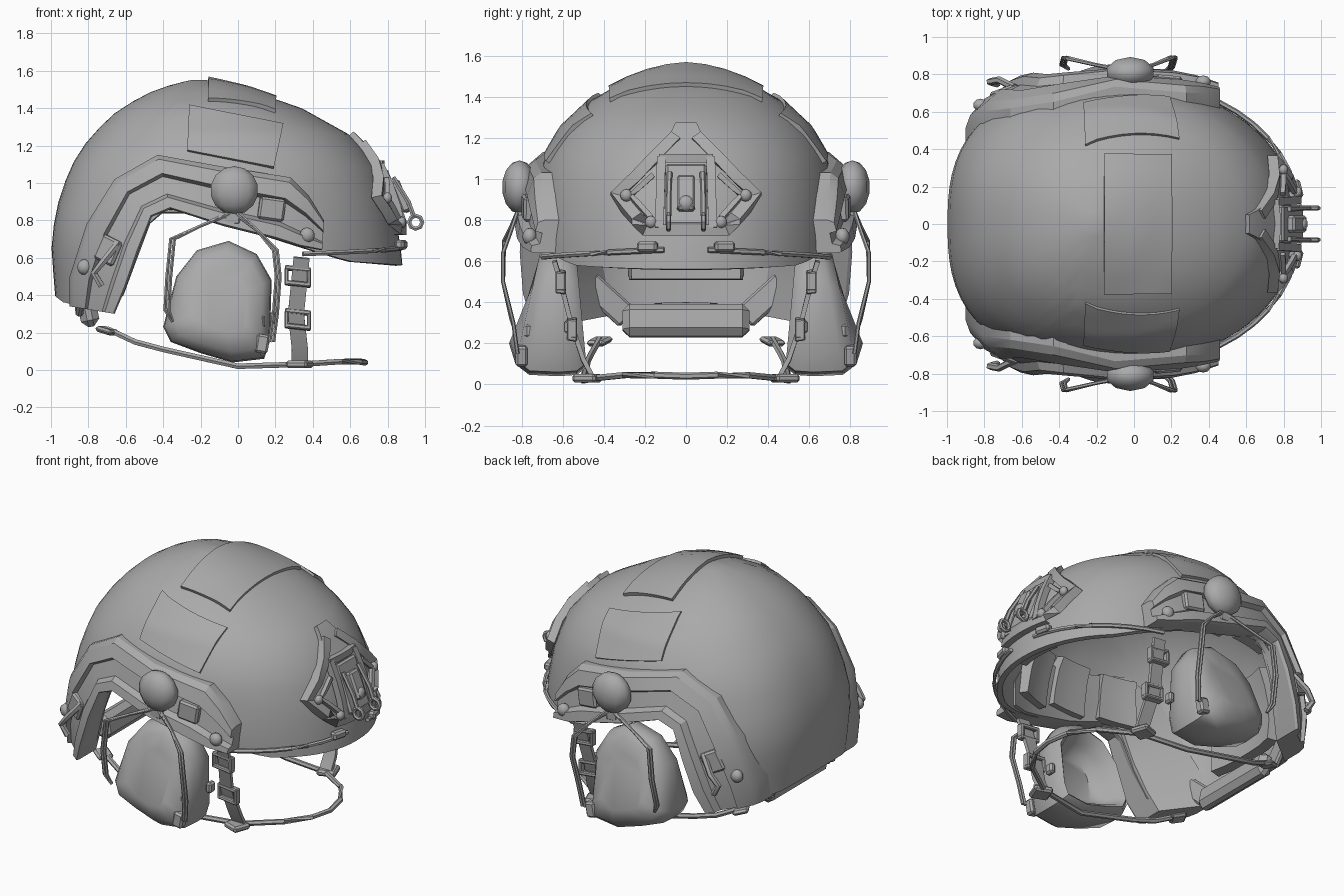
import bpy, bmesh
from math import sin, cos, pi, radians
from mathutils import Vector, Matrix, Euler

if bpy.data.objects.get("Cube"):
    bpy.data.objects.remove(bpy.data.objects["Cube"])

GREY = bpy.data.materials.new("matte_grey")
GREY.use_nodes = True
GREY.diffuse_color = (0.4, 0.4, 0.4, 1)
GREY.node_tree.nodes["Principled BSDF"].inputs["Base Color"].default_value = (0.4, 0.4, 0.4, 1)


def finish(name, bm, mirror=False, thick=0, offset=0, angle=35):
    bmesh.ops.recalc_face_normals(bm, faces=bm.faces)
    me = bpy.data.meshes.new(name)
    bm.to_mesh(me)
    bm.free()
    me.polygons.foreach_set("use_smooth", [True] * len(me.polygons))
    me.set_sharp_from_angle(angle=radians(angle))
    me.materials.append(GREY)
    ob = bpy.data.objects.new(name, me)
    bpy.context.scene.collection.objects.link(ob)
    if thick:
        m = ob.modifiers.new("thickness", 'SOLIDIFY')
        m.thickness, m.offset = thick, offset
        ob.modifiers.new("crisp_rim", 'EDGE_SPLIT').split_angle = radians(50)
    if mirror:
        m = ob.modifiers.new("mirror", 'MIRROR')
        m.use_axis = (False, True, False)
    return ob


def loft(name, rows, closed=True, caps=(0, -1), loop=False, **kw):
    """Skin a list of equally long point rows."""
    bm = bmesh.new()
    vs = [[bm.verts.new(p) for p in row] for row in rows]
    n = len(rows[0])
    for a, b in list(zip(vs, vs[1:])) + ([(vs[-1], vs[0])] if loop else []):
        for i in range(n if closed else n - 1):
            j = (i + 1) % n
            bm.faces.new((a[i], a[j], b[j], b[i]))
    for c in caps:
        bm.faces.new(vs[c])
    return finish(name, bm, **kw)


def sheet(name, rows, **kw):
    return loft(name, rows, closed=False, caps=(), **kw)


def tube(name, pts, r, sides=6, loop=False, flat=1, **kw):
    """Sweep a ring along a path; flat stretches it sideways into a strap."""
    pts = [Vector(p) for p in pts]
    rows, n = [], len(pts)
    for i, p in enumerate(pts):
        a = pts[(i - 1) % n] if loop or i else p
        b = pts[(i + 1) % n] if loop or i < n - 1 else p
        t = (b - a).normalized()
        up = Vector((0, 1, 0)) if abs(t.y) < 0.8 else Vector((0, 0, 1))
        u = t.cross(up).normalized()
        v = t.cross(u)
        rows.append([p + u * r * flat * cos(2 * pi * (k + .5) / sides)
                     + v * r * sin(2 * pi * (k + .5) / sides) for k in range(sides)])
    return loft(name, rows, loop=loop, caps=() if loop else (0, -1), **kw)


def box(name, loc, size, rot=(0, 0, 0), bevel=0.012, **kw):
    bm = bmesh.new()
    mat = Matrix.Translation(loc) @ Euler([radians(a) for a in rot]).to_matrix().to_4x4()
    bmesh.ops.create_cube(bm, size=1, matrix=mat @ Matrix.Diagonal((*size, 1)))
    bmesh.ops.bevel(bm, geom=bm.edges[:], offset=bevel, segments=1, affect='EDGES')
    return finish(name, bm, **kw)


def ball(name, loc, size, **kw):
    bm = bmesh.new()
    bmesh.ops.create_uvsphere(bm, u_segments=10, v_segments=7, radius=1,
                              matrix=Matrix.Translation(loc) @ Matrix.Diagonal((*size, 1)))
    return finish(name, bm, angle=50, **kw)


def interp(table, v):
    if v <= table[0][0]:
        return table[0][1:]
    for a, b in zip(table, table[1:]):
        if v <= b[0]:
            f = (v - a[0]) / (b[0] - a[0])
            return tuple(p + (q - p) * f for p, q in zip(a[1:], b[1:]))
    return table[-1][1:]


# Dome: height, back x, front x, half width
DOME = [(.3, -.97, .87, .71), (.55, -.99, .88, .74), (.7, -1, .865, .75), (.9, -.96, .82, .735),
        (1.08, -.9, .75, .7), (1.25, -.79, .61, .6), (1.4, -.63, .34, .44), (1.5, -.44, .05, .24),
        (1.535, -.32, -.1, .12), (1.55, -.25, -.17, .04)]
RIM = [(-1, .4), (-.95, .36), (-.7, .32), (-.62, .42), (-.45, .85), (-.35, .87), (0, .77),
       (.4, .64), (.6, .58), (.88, .56)]


def section(z):
    back, front, w = interp(DOME, z)
    square = 2.7 - .4 * min(1, max(0, (z - .7) / .5))
    return (back + front) / 2, (front - back) / 2, w, square


def dome(z, a, k=1.0):
    cx, h, w, sq = section(z)
    c, s = cos(a), sin(a)
    n = 2.1 if c > 0 else sq
    r = k * (abs(c) ** n + abs(s) ** n) ** (-1 / n)
    return Vector((cx + h * r * c, w * r * s, z))


def side_y(x, z):
    cx, h, w, sq = section(z)
    n = 2.1 if x > cx else sq
    return w * max(0, 1 - min(1, abs((x - cx) / h)) ** n) ** (1 / n)


def front_x(y, z):
    cx, h, w, _ = section(z)
    return cx + h * max(0, 1 - min(1, abs(y / w)) ** 2.1) ** (1 / 2.1)


def top_z(x, y):
    lo, hi = .8, 1.55
    for _ in range(24):
        mid = (lo + hi) / 2
        back, front, _w = interp(DOME, mid)
        if back < x < front and side_y(x, mid) >= abs(y):
            lo = mid
        else:
            hi = mid
    return lo


# Shell
COLS, LEVELS = 72, 14
rows = [[] for _ in range(LEVELS + 1)]
for k in range(COLS):
    a = 2 * pi * k / COLS
    rim = interp(RIM, dome(.6, a).x)[0]
    for i, row in enumerate(rows):
        row.append(dome(rim + (1.55 - rim) * sin(pi / 2 * i / LEVELS), a))
loft("helmet_shell", rows, caps=(-1,), thick=.035, offset=-1, angle=50)

# Fabric panels on crown and sides
N = 8
sheet("crown_panel", [[(x, y, top_z(x, y) + .006) for y in [-.37 + .74 * j / N for j in range(N + 1)]]
      for x in [-.16 + .36 * i / N for i in range(N + 1)]], thick=.03)
rows = []
for i in range(N + 1):
    f = i / N
    lo, hi = Vector((-.27 + .46 * f, 1.17 - .09 * f)), Vector((-.26 + .5 * f, 1.41 - .1 * f))
    pts = [lo.lerp(hi, j / N) for j in range(N + 1)]
    rows.append([(p.x, side_y(p.x, p.y) + .004, p.y) for p in pts])
sheet("side_panel", rows, thick=.025, mirror=True)

# Side rails: top point, bottom point and extra stand-off per station; stepped cross-section
RAIL = [(.46, .80, .45, .64, .04), (.38, .93, .33, .66, .03), (.28, 1.03, .2, .70, .02),
        (-.1, 1.09, -.08, .77, .01), (-.43, 1.15, -.36, .86, .01), (-.66, 1.02, -.46, .82, .015),
        (-.81, .78, -.53, .64, .03), (-.9, .5, -.60, .44, .06), (-.9, .34, -.66, .30, .06)]
STEP = [(0, -.05), (0, .03), (.08, .06), (.34, .065), (.4, .03), (.72, .035), (.78, .075),
        (.97, .08), (1, .06), (1, -.06)]
rows = []
for x0, z0, x1, z1, extra in RAIL:
    row = []
    for t, off in STEP:
        x, z = x0 + (x1 - x0) * t, z0 + (z1 - z0) * t
        row.append((x, side_y(x, z) + off + (extra if off > 0 else 0), z))
    rows.append(row)
loft("side_rail", rows, mirror=True, angle=25)
for x, z, off in ((-.82, .55, .1), (.37, .72, .09)):
    ball("rail_bolt", (x, side_y(x, z) + off, z), (.042, .035, .042), mirror=True)
box("rail_slot", (.18, .77, .86), (.14, .05, .12), (0, 8, -5), mirror=True)
box("rail_clip_plate", (-.69, .70, .64), (.12, .06, .14), (0, 25, 20), mirror=True)
tube("rail_clip_hook", [(-.64, .73, .68), (-.72, .77, .58), (-.77, .76, .52), (-.73, .75, .45)],
     .02, mirror=True)

# Headset pivot, wire arms and cups
ball("pivot_knob", (-.02, .81, .96), (.135, .085, .13), mirror=True)
box("pivot_stem", (-.03, .8, .84), (.09, .06, .13), mirror=True)
for dx in (0, .02):
    tube("rear_arm", [(-.05 + dx, .82, .84), (-.2, .85, .77), (-.36 + dx, .885, .7),
         (-.38 + dx, .89, .5), (-.39 + dx, .85, .32), (-.35, .83, .26)], .01, mirror=True)
    tube("front_arm", [(0 - dx, .82, .84), (.1, .85, .75), (.21 - dx, .89, .64),
         (.225 - dx, .89, .5), (.21 - dx, .84, .3), (.19 - dx, .82, .15)], .01, mirror=True)
OUTLINE = [(-.05, .69), (-.22, .64), (-.33, .5), (-.4, .23), (-.36, .15), (-.2, .09), (-.03, .04),
           (.14, .06), (.17, .15), (.18, .48), (.1, .62)]
# Cup rings from the hollow inside to the outer face: depth, scale, tilt
RINGS = [(.68, .45, 0), (.62, .65, 0), (.53, .78, -.06), (.51, .86, -.08), (.55, .98, -.06),
         (.62, 1, 0), (.71, .98, .16), (.77, .82, .18), (.795, .5, .2)]
rows = [[(-.09 + (x + .09) * s, y + (.37 - z) * tilt, .36 + (z - .36) * s) for x, z in OUTLINE]
        for y, s, tilt in RINGS]
loft("ear_cup", rows, mirror=True, angle=45)
box("cup_front_clip", (.13, .8, .14), (.07, .06, .1), (0, 10, 0), mirror=True)
box("cup_inner_clip", (.19, .56, .28), (.04, .06, .07), mirror=True)
box("cup_side_clip", (.12, .76, .26), (.05, .05, .07), mirror=True)

# Chin straps and buckles
half = [(-.7, .42, .22), (-.55, .46, .15), (-.4, .48, .11), (0, .5, .02), (.33, .45, .03),
        (.55, .3, .045), (.65, .15, .045)]
tube("chin_strap", half + [(.68, 0, .04)] + [(x, -y, z) for x, y, z in reversed(half)], .017)
tube("front_strap", [(.34, .64, .6), (.33, .61, .5), (.31, .56, .3), (.33, .5, .12), (.33, .45, .03)],
     .016, flat=3.8, sides=4, mirror=True)
for z, y in ((.5, .61), (.27, .555)):
    for dz in (-.04, .04):
        box("strap_buckle_bar", (.32, y, z + dz), (.14, .05, .025), (8, 6, 0), bevel=.006, mirror=True)
    for dx in (-.06, .06):
        box("strap_buckle_side", (.32 + dx, y, z), (.022, .05, .09), bevel=.006, mirror=True)
box("chin_clip", (.33, .48, .03), (.12, .12, .04), (0, 0, 20), mirror=True)
box("rear_strap_clip", (-.7, .42, .21), (.1, .1, .03), (0, 15, 30), mirror=True)

# Nape pad with its arms, and liner pads
box("nape_pad", (-.8, 0, .31), (.1, .62, .16), (0, -12, 0), bevel=.035)
box("nape_arm", (-.84, .38, .41), (.04, .26, .12), (42, 0, -8), mirror=True)


def liner_pad(name, a0, a1, z0, z1, **kw):
    rows = [[dome(z0 + (z1 - z0) * i / 4, radians(a0 + (a1 - a0) * j / 5), .9)
             for j in range(6)] for i in range(5)]
    sheet(name, rows, thick=.07, **kw)


liner_pad("brow_pad", -13, 13, .62, 1.0)
liner_pad("temple_side_pad", 56, 72, .74, 1.1, mirror=True)
liner_pad("ear_side_pad", 77, 95, .8, 1.12, mirror=True)
liner_pad("rear_side_pad", 103, 121, .84, 1.12, mirror=True)
liner_pad("rear_pad", 157, 203, .51, 1.0)

# Brow cord with toggles
cord = [dome(.62 + .035 * (1 - k / 8), radians(8 + 57 * k / 8), 1.02) for k in range(9)]
tube("brow_cord", cord, .014, mirror=True)
box("cord_toggle", dome(.67, radians(14), 1.03), (.05, .1, .05), (0, 0, 14), mirror=True)


# Front mount: bars following the brow
def bar(name, ends, r=.04, off=.02, **kw):
    spots = [(y0 + (y1 - y0) * k / 3, z0 + (z1 - z0) * k / 3)
             for (y0, z0), (y1, z1) in zip(ends, ends[1:]) for k in range(3)] + [ends[-1]]
    tube(name, [(front_x(y, z) + off, y, z) for y, z in spots], r, sides=4, **kw)


bar("mount_frame", [(.05, 1.2), (.34, .92), (.19, .75), (0, .75)], mirror=True)
bar("mount_upright", [(.12, 1.1), (.13, .76)], r=.03, off=.035, mirror=True)
bar("mount_crossbar", [(-.13, 1.1), (.13, 1.1)], r=.03, off=.03)
bar("mount_brace", [(.16, 1.02), (.27, .92), (.17, .81)], r=.018, off=.04, mirror=True)
rows = [[(front_x(y, z) + .012, y, z) for y in (-h, 0, h)]
        for z, h in ((1.1, .14), (1.17, .1), (1.22, .07), (1.26, .05))]
sheet("mount_top_plate", rows, thick=.04)
box("mount_plate", (.835, 0, .92), (.04, .2, .32), (0, -20, 0))
box("mount_latch", (.87, 0, .93), (.05, .09, .18), (0, -22, 0))
ball("mount_button", (.9, 0, .88), (.03, .04, .04))
for z, y in ((.92, .29), (.79, .17)):
    ball("mount_bolt", (front_x(y, z) + .05, y, z), (.025, .03, .03), mirror=True)
tube("mount_prong", [(.83, .08, 1.03), (.91, .085, .9), (.94, .085, .82)], .014, mirror=True)
tube("mount_ring", [(.95 + .035 * cos(k * pi / 4), .085, .79 + .035 * sin(k * pi / 4)) for k in range(8)],
     .013, loop=True, mirror=True)
